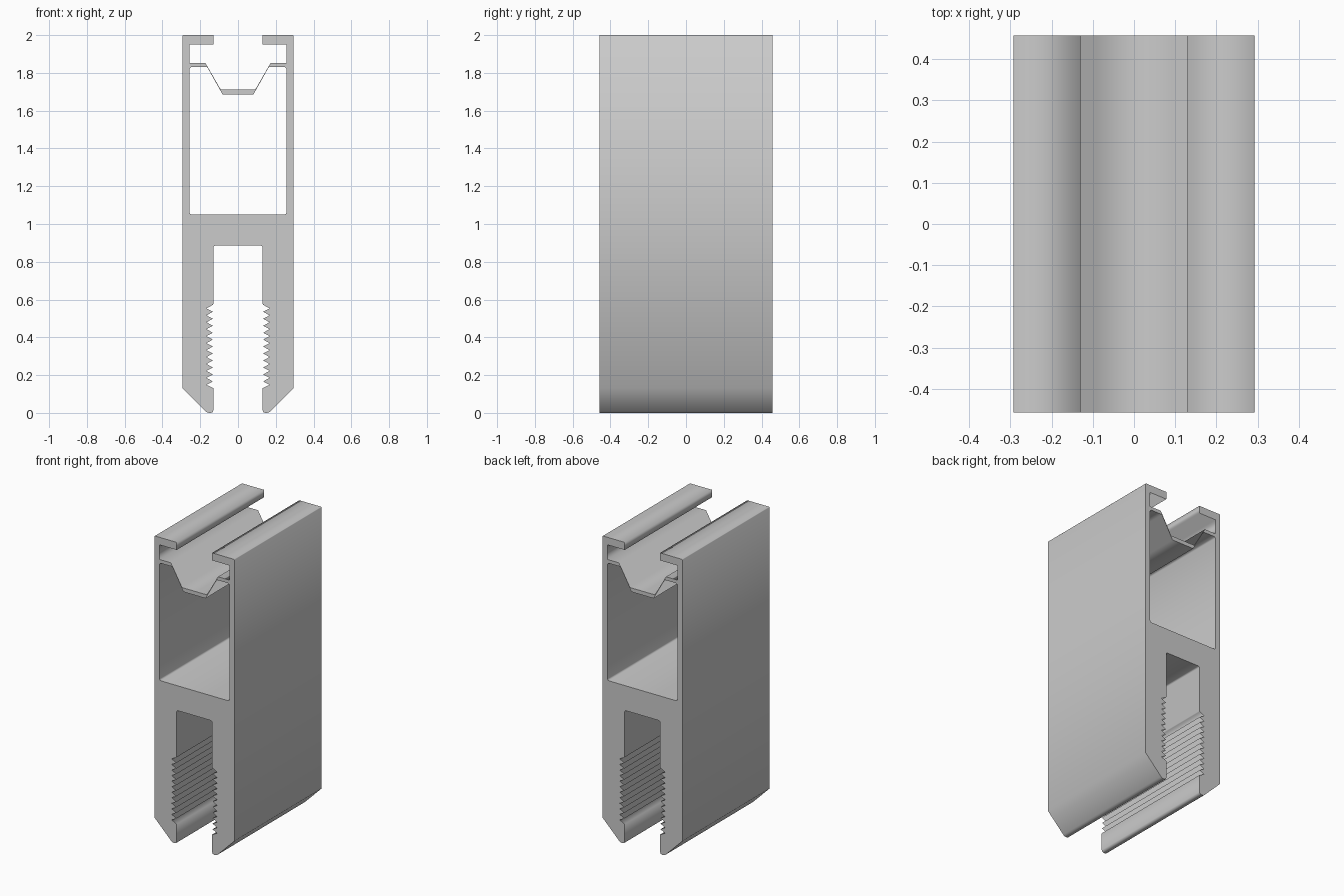
import bpy
import math

if "Cube" in bpy.data.objects:
    bpy.data.objects.remove(bpy.data.objects["Cube"])

HALF_LEN = 0.457
W = 0.293       # outer half width
SLOT = 0.13     # half width of both slots
INNER = 0.256   # half width of the cavities


def mirrored(half):
    """Close a right-half outline with its mirror image."""
    return half + [(-x, z) for x, z in reversed(half)]


def extrude_profile(name, loops, half_length):
    """Extrude closed x-z loops (inner loops become holes) along y."""
    curve = bpy.data.curves.new(name + "_profile", 'CURVE')
    curve.dimensions = '2D'
    curve.fill_mode = 'BOTH'
    curve.extrude = half_length
    for loop in loops:
        spline = curve.splines.new('POLY')
        spline.points.add(len(loop) - 1)
        for p, (x, z) in zip(spline.points, loop):
            p.co = (x, z, 0, 1)
        spline.use_cyclic_u = True
    obj = bpy.data.objects.new(name, curve)
    bpy.context.collection.objects.link(obj)
    obj.rotation_euler.x = math.radians(90)
    bpy.ops.object.select_all(action='DESELECT')
    obj.select_set(True)
    bpy.context.view_layer.objects.active = obj
    bpy.ops.object.convert(target='MESH')
    bpy.ops.object.transform_apply(rotation=True)
    bpy.context.object.name = name
    return bpy.context.object


# Upper channel: bent floor, side grooves and overhanging lips
channel = [(0.091, 1.711), (0.173, 1.853), (INNER, 1.853), (INNER, 1.95),
           (SLOT, 1.95), (SLOT, 2.0)]

# Outer wall, chamfered foot and rounded leg tip
leg = [(W - 0.003, 2.0), (W, 1.997), (W, 0.13), (0.172, 0.009),
       (0.163, 0.002), (0.154, 0.0), (0.144, 0.0), (0.134, 0.004),
       (SLOT, 0.014), (SLOT, 0.13)]

# Saw-tooth grip inside the leg
TEETH, Z0, Z1 = 12, 0.13, 0.572
pitch = (Z1 - Z0) / TEETH
grip = []
for i in range(TEETH):
    z = Z0 + i * pitch
    grip += [(0.167, z + pitch / 2), (SLOT + 0.003, z + pitch)]

# Top of the lower slot
slot_top = [(SLOT, 0.577), (SLOT, 0.877), (0.127, 0.882), (0.122, 0.885)]

outline = mirrored(channel + leg + grip + slot_top)

# Closed chamber between the bent floor and the solid web
chamber = mirrored([(0.246, 1.05), (0.253, 1.053), (INNER, 1.06),
                    (INNER, 1.822), (0.249, 1.83), (0.163, 1.83),
                    (0.081, 1.685)])

extrude_profile("clamp_rail", [outline, chamber], HALF_LEN)
